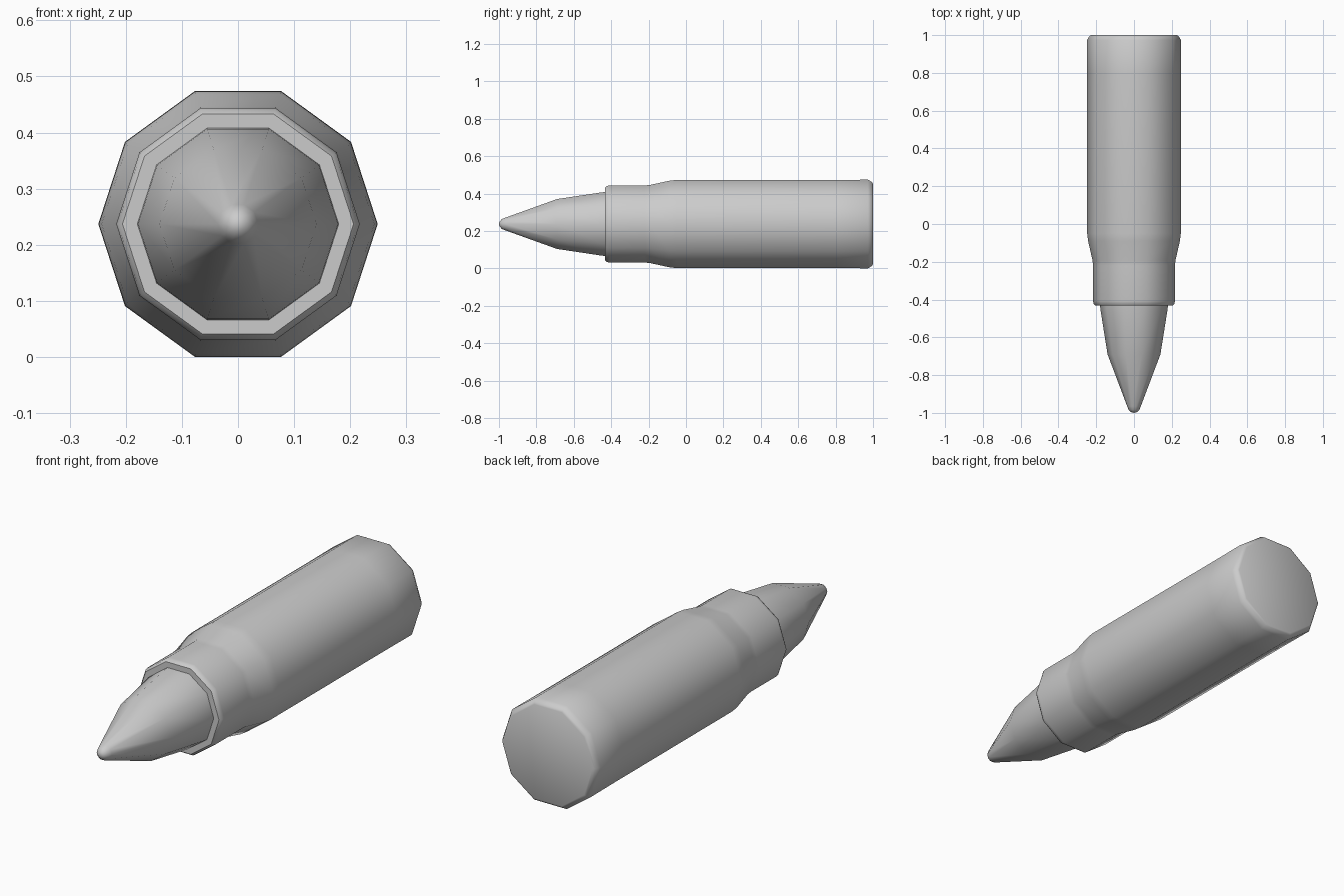
import bpy, bmesh, math

if "Cube" in bpy.data.objects:
    bpy.data.objects.remove(bpy.data.objects["Cube"])

SIDES = 10
AXIS_Z = 0.237


def lathe(name, profile, cap_start=False, cap_end=False, angle=40):
    """Spin (radius, y) points around the long axis; profile runs back to front."""
    bm = bmesh.new()
    rings = []
    for r, y in profile:
        if r == 0:
            rings.append([bm.verts.new((0, y, AXIS_Z))])
        else:
            rings.append([bm.verts.new((r * math.cos(2 * math.pi * i / SIDES), y,
                                        AXIS_Z + r * math.sin(2 * math.pi * i / SIDES)))
                          for i in range(SIDES)])
    for a, b in zip(rings, rings[1:]):
        for i in range(SIDES):
            j = (i + 1) % SIDES
            if len(b) == 1:
                bm.faces.new((a[i], a[j], b[0]))
            else:
                bm.faces.new((a[i], a[j], b[j], b[i]))
    if cap_start:
        bm.faces.new(rings[0])
    if cap_end:
        bm.faces.new(rings[-1])
    bmesh.ops.recalc_face_normals(bm, faces=bm.faces)
    mesh = bpy.data.meshes.new(name)
    bm.to_mesh(mesh)
    bm.free()
    obj = bpy.data.objects.new(name, mesh)
    bpy.context.collection.objects.link(obj)
    bpy.ops.object.select_all(action='DESELECT')
    obj.select_set(True)
    bpy.context.view_layer.objects.active = obj
    bpy.ops.object.shade_smooth_by_angle(angle=math.radians(angle))
    return obj


# Casing: bevelled base, long body, shoulder, neck and rolled mouth
lathe("casing", [
    (0.226, 1.0), (0.236, 0.995), (0.249, 0.973), (0.248, 0.80),
    (0.248, -0.05), (0.243, -0.09), (0.219, -0.195), (0.217, -0.22),
    (0.217, -0.408), (0.214, -0.422), (0.206, -0.432), (0.178, -0.432),
], cap_start=True)

# Pointed tip with a small rounded nose, seated just inside the mouth
lathe("tip", [
    (0.180, -0.425), (0.178, -0.45), (0.140, -0.69), (0.036, -0.965),
    (0.028, -0.984), (0.014, -0.997), (0, -1.0),
], cap_start=True, angle=45)
